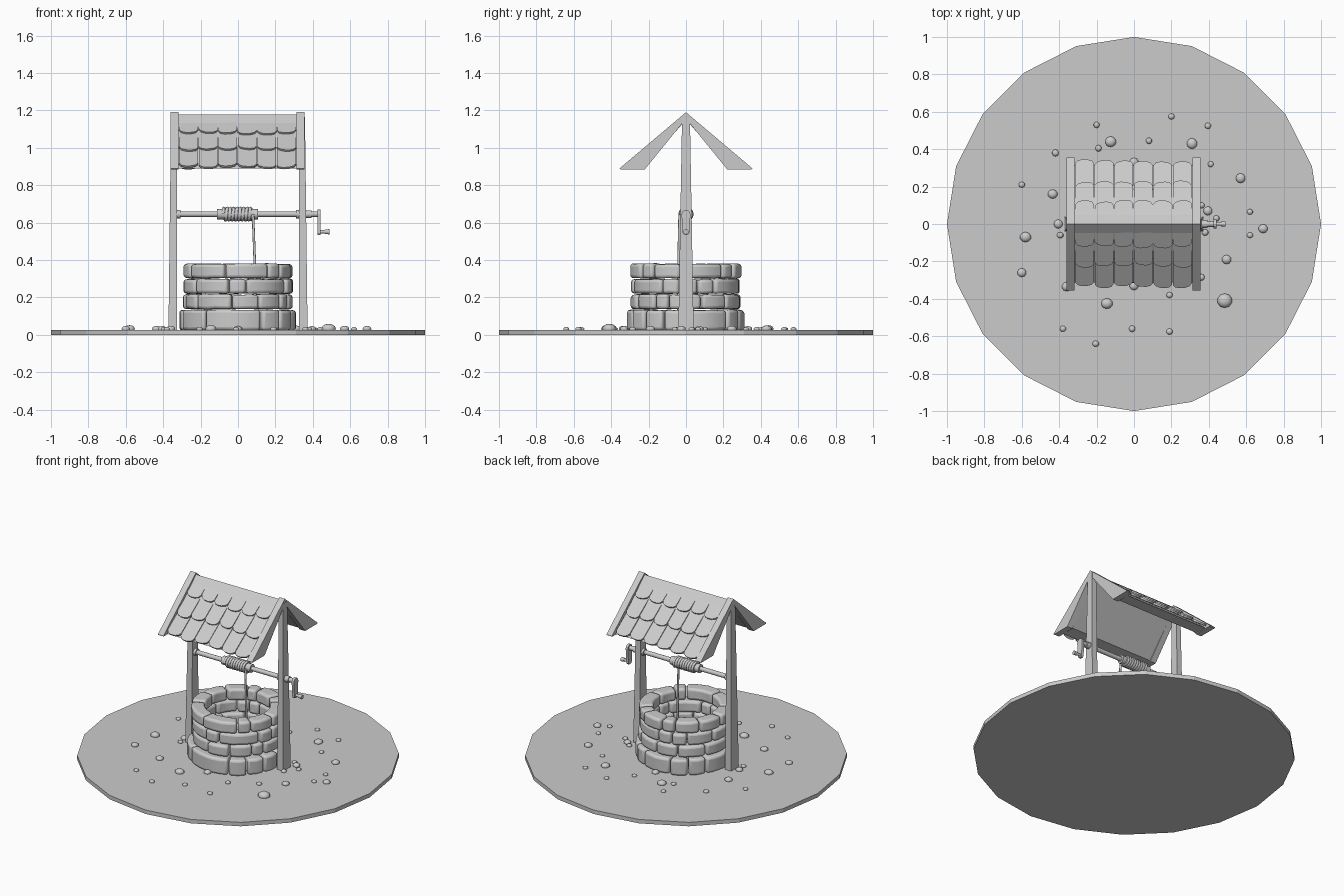
import bpy, bmesh, math, random
from mathutils import Vector, Matrix

if "Cube" in bpy.data.objects:
    bpy.data.objects.remove(bpy.data.objects["Cube"])

random.seed(7)
U = random.uniform


def finish(bm, name, smooth=None, bevel=0, segs=2):
    bmesh.ops.recalc_face_normals(bm, faces=bm.faces)
    me = bpy.data.meshes.new(name)
    bm.to_mesh(me)
    bm.free()
    ob = bpy.data.objects.new(name, me)
    bpy.context.collection.objects.link(ob)
    if bevel:
        m = ob.modifiers.new("bevel", 'BEVEL')
        m.width, m.segments, m.limit_method = bevel, segs, 'ANGLE'
        m.angle_limit = math.radians(40)
    if smooth:
        bpy.ops.object.select_all(action='DESELECT')
        ob.select_set(True)
        bpy.context.view_layer.objects.active = ob
        bpy.ops.object.shade_smooth_by_angle(angle=math.radians(smooth))
    return ob


def cyl(bm, a, b, r, sides=12, r2=None):
    a, b = Vector(a), Vector(b)
    rot = (b - a).to_track_quat('Z', 'Y').to_matrix().to_4x4()
    bmesh.ops.create_cone(bm, cap_ends=True, segments=sides, radius1=r,
                          radius2=r if r2 is None else r2, depth=(b - a).length,
                          matrix=Matrix.Translation((a + b) / 2) @ rot)


def prism(bm, pts, offset):
    """Closed solid from a 3D outline pushed along an offset."""
    lo = [bm.verts.new(p) for p in pts]
    hi = [bm.verts.new(Vector(p) + Vector(offset)) for p in pts]
    bm.faces.new(lo)
    bm.faces.new(hi[::-1])
    n = len(pts)
    for i in range(n):
        bm.faces.new((lo[i], hi[i], hi[(i + 1) % n], lo[(i + 1) % n]))


# Ground: 20-sided disc
bm = bmesh.new()
bmesh.ops.create_cone(bm, cap_ends=True, segments=20, radius1=1, radius2=1, depth=0.027,
                      matrix=Matrix.Translation((0, 0, 0.0135)))
finish(bm, "ground_disc")


# Well wall: four courses of curved stones with uneven widths
def stone(bm, a0, a1, r0, r1, z0, z1):
    n = max(2, round((a1 - a0) / 0.16))
    rings = []
    for i in range(n + 1):
        a = a0 + (a1 - a0) * i / n
        bulge = 0.004 * math.sin(math.pi * i / n)
        rings.append([bm.verts.new((r * math.cos(a), r * math.sin(a), z + U(-.002, .002)))
                      for r, z in ((r0, z0), (r1 + bulge, z0), (r1 + bulge, z1), (r0, z1))])
    bm.faces.new(rings[0])
    bm.faces.new(rings[-1][::-1])
    for p, q in zip(rings, rings[1:]):
        for k in range(4):
            bm.faces.new((p[k], p[(k + 1) % 4], q[(k + 1) % 4], q[k]))


courses = ((0.025, 0.133, 0.315), (0.138, 0.216, 0.288),
           (0.220, 0.299, 0.288), (0.303, 0.380, 0.290))
for c, (z0, z1, r1) in enumerate(courses):
    bm = bmesh.new()
    w = [random.choice((0.55, 1.0, 1.2, 1.5)) for _ in range(11)]
    a = U(0, 6)
    for x in w:
        step = x / sum(w) * math.tau
        stone(bm, a + 0.012, a + step - 0.012, 0.205 + U(-.006, .006), r1 + U(-.006, .006),
              z0, z1 + U(-.003, .002))
        a += step
    finish(bm, f"stone_course_{c + 1}", smooth=50, bevel=0.016, segs=3)

# Posts: tapered square timbers
for side, name in ((-1, "left_post"), (1, "right_post")):
    bm = bmesh.new()
    bmesh.ops.create_cube(bm, size=1)
    for v in bm.verts:
        top = v.co.z > 0
        x = (0.358 if top else 0.372) if v.co.x > 0 else 0.325
        v.co = (side * x, math.copysign(0.021 if top else 0.041, v.co.y), 1.165 if top else 0.02)
    finish(bm, name)

# Roof: wedge-shaped slab and gable boards
slab = [(0, 1.177), (.312, .888), (.225, .892), (0, 1.15), (-.225, .892), (-.312, .888)]
board = [(0, 1.19), (.355, .89), (.35, .885), (.22, .885), (0, 1.155),
         (-.22, .885), (-.35, .885), (-.355, .89)]
for name, prof, x0, width in (("roof_slab", slab, -.325, .645),
                              ("left_gable_board", board, -.36, .042),
                              ("right_gable_board", board, .314, .042)):
    bm = bmesh.new()
    prism(bm, [(x0, y, z) for y, z in prof], (width, 0, 0))
    finish(bm, name)

# Shingles: three overlapping rows of six round-ended tiles per slope
ridge, slope = Vector((0, 0, 1.19)), math.atan2(.30, .355)
for side, name in ((-1, "front_shingles"), (1, "back_shingles")):
    down = Vector((0, side * math.cos(slope), -math.sin(slope)))
    up = Vector((0, side * math.sin(slope), math.cos(slope)))
    bm = bmesh.new()
    for s0, s1 in ((.02, .165), (.13, .30), (.26, .445)):
        for col in range(6):
            xc, hw = -.264 + col * .1045, .0505 + U(-.001, .001)
            end = s1 + U(-.008, .010)
            tilt = U(-.006, .006)
            outline = [(-1, s0), (-1, end - .025), (-.75, end - .008), (-.3, end),
                       (.3, end), (.75, end - .008), (1, end - .025), (1, s0)]
            pts = []
            for u, s in outline:
                lift = -.031 + .014 * (s - s0) / (s1 - s0)
                pts.append(ridge + Vector((xc + u * hw, 0, 0)) + down * (s + (tilt * u if s > s0 else 0))
                           + up * lift)
            prism(bm, pts, up * .013)
    finish(bm, name)

# Axle with collars and wooden drum
Z = 0.645
bm = bmesh.new()
for x0, x1, r in ((-.34, .43, .015), (-.327, -.308, .023), (.31, .327, .023),
                  (-.112, .108, .028), (.362, .392, .021)):
    cyl(bm, (x0, 0, Z), (x1, 0, Z), r)
finish(bm, "axle", smooth=40)

# Rope: coil wound on the drum, then the hanging length
bm = bmesh.new()
turns, around, ring = 9, 16, 6
prev = None
for i in range(turns * around + 1):
    t = i / around
    a = t * math.tau
    cur = []
    for k in range(ring):
        b = k / ring * math.tau
        r = .031 + .0095 * math.cos(b)
        cur.append(bm.verts.new((-.08 + .16 * t / turns + .0095 * math.sin(b),
                                 -r * math.cos(a), Z + r * math.sin(a))))
    if prev:
        for k in range(ring):
            bm.faces.new((prev[k], prev[(k + 1) % ring], cur[(k + 1) % ring], cur[k]))
    else:
        bm.faces.new(cur)
    prev = cur
bm.faces.new(prev)
cyl(bm, (.08, -.034, Z), (.09, -.04, .38), .007, 8)
cyl(bm, (.09, -.04, .38), (.092, -.04, .03), .007, 8)
finish(bm, "rope", smooth=60)

# Crank: round-topped arm with handle
bm = bmesh.new()
arc = [(.024 * math.cos(math.pi * i / 6), Z + .024 * math.sin(math.pi * i / 6)) for i in range(7)]
arm = arc + [(-.018, .545), (-.01, .534), (.01, .534), (.018, .545)]
prism(bm, [(.424, y, z) for y, z in arm], (.017, 0, 0))
finish(bm, "crank_arm")
bm = bmesh.new()
cyl(bm, (.435, 0, .551), (.475, 0, .551), .009)
cyl(bm, (.465, 0, .551), (.489, 0, .551), .012, r2=.014)
finish(bm, "crank_handle", smooth=40)

# Pebbles: x, y, radius
pebbles = [(-.2, .53, .016), (.2, .575, .017), (.395, .525, .017), (-.125, .44, .03),
           (.08, .445, .016), (-.19, .405, .017), (-.42, .38, .018), (.31, .43, .028),
           (.41, .32, .016), (.57, .245, .026), (-.6, .21, .017), (-.435, .16, .026),
           (.395, .07, .024), (.62, .065, .016), (.69, -.025, .025), (.62, -.06, .017),
           (.38, -.045, .018), (-.405, 0, .024), (-.395, -.06, .018), (-.58, -.07, .03),
           (-.6, -.26, .024), (-.36, -.335, .026), (.36, -.285, .018), (.495, -.19, .025),
           (.485, -.41, .04), (.19, -.38, .017), (-.145, -.425, .031), (-.38, -.56, .017),
           (-.01, -.56, .017), (.19, -.575, .018), (-.205, -.64, .018), (0, .33, .024),
           (0, -.33, .024), (.44, .03, .017), (.36, .1, .018)]
bm = bmesh.new()
for x, y, r in pebbles:
    bmesh.ops.create_uvsphere(bm, u_segments=10, v_segments=6, radius=r,
                              matrix=Matrix.Translation((x, y, .029 + r * .1))
                              @ Matrix.Diagonal((1, U(.9, 1.05), .65, 1)))
finish(bm, "pebbles", smooth=60)
